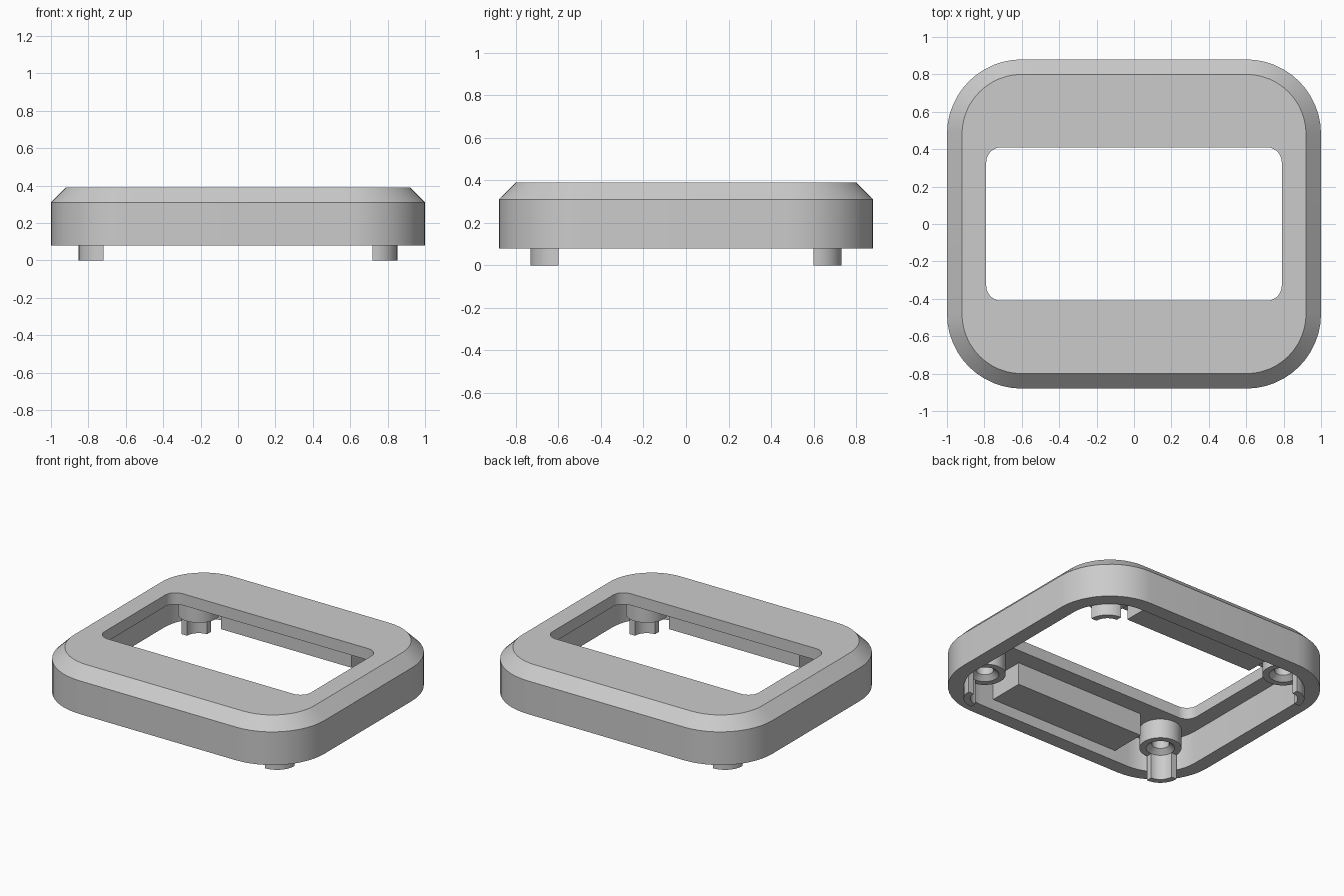
import bpy, bmesh
from math import cos, sin, pi

cube = bpy.data.objects.get("Cube")
if cube:
    bpy.data.objects.remove(cube, do_unlink=True)

grey = bpy.data.materials.new("plain_grey")
grey.use_nodes = True
grey.diffuse_color = (0.6, 0.6, 0.6, 1)
grey.node_tree.nodes["Principled BSDF"].inputs["Base Color"].default_value = (0.6, 0.6, 0.6, 1)


def rounded_loop(hx, hy, r, z, n=12):
    """Rounded rectangle outline with n + 1 points on each corner."""
    pts = []
    for q, (sx, sy) in enumerate([(1, 1), (-1, 1), (-1, -1), (1, -1)]):
        for i in range(n + 1):
            a = (q + i / n) * pi / 2
            pts.append((sx * (hx - r) + r * cos(a), sy * (hy - r) + r * sin(a), z))
    return pts


def arc(cx, cy, r, z, turn, n):
    return [(cx + r * cos(turn * i / n), cy + r * sin(turn * i / n), z) for i in range(n)]


def skin(name, loops, ring=True, cap_last=False, cap_ends=False, mirror=""):
    """Join equal-length point loops with quads; ring also joins last to first."""
    bm = bmesh.new()
    rows = [[bm.verts.new(p) for p in loop] for loop in loops]
    n = len(rows[0])
    for k in range(len(rows) if ring else len(rows) - 1):
        a, b = rows[k], rows[(k + 1) % len(rows)]
        for i in range(n):
            j = (i + 1) % n
            bm.faces.new((a[i], a[j], b[j], b[i]))
    if cap_last or cap_ends:
        bm.faces.new(rows[-1])
    if cap_ends:
        bm.faces.new(rows[0])
    bmesh.ops.recalc_face_normals(bm, faces=bm.faces)
    mesh = bpy.data.meshes.new(name)
    bm.to_mesh(mesh)
    bm.free()
    mesh.materials.append(grey)
    obj = bpy.data.objects.new(name, mesh)
    bpy.context.collection.objects.link(obj)
    if mirror:
        mod = obj.modifiers.new("mirror", 'MIRROR')
        mod.use_axis = ("x" in mirror, "y" in mirror, False)
        mod.use_mirror_merge = False
    bpy.ops.object.select_all(action='DESELECT')
    obj.select_set(True)
    bpy.context.view_layer.objects.active = obj
    bpy.ops.object.shade_smooth_by_angle(angle=pi / 6)
    return obj


# Hollow frame: outer wall, chamfer, top plate with window, inner wall
BASE, SHOULDER, TOP = 0.08, 0.31, 0.39
skin("frame_shell", [
    rounded_loop(1, 0.88, 0.4, BASE),
    rounded_loop(1, 0.88, 0.4, SHOULDER),
    rounded_loop(0.92, 0.8, 0.32, TOP),
    rounded_loop(0.79, 0.41, 0.08, TOP),
    rounded_loop(0.79, 0.41, 0.08, SHOULDER),
    rounded_loop(0.9, 0.78, 0.3, SHOULDER),
    rounded_loop(0.9, 0.78, 0.3, BASE),
])

# Screw posts with countersunk blind holes, one in each corner
PX, PY, R, HOLE, POST = 0.72, 0.6, 0.132, 0.09, 0.175
post_profile = [(R, SHOULDER), (R, POST), (HOLE, POST), (0.055, POST + 0.03), (0.055, SHOULDER)]
skin("screw_post", [arc(PX, PY, r, z, 2 * pi, 32) for r, z in post_profile],
     ring=False, cap_last=True, mirror="xy")

# Quarter-round locating tabs under the posts, on their outer side
sections = []
for i in range(11):
    a = i / 10 * pi / 2
    sections.append([(PX + r * cos(a), PY + r * sin(a), z)
                     for r, z in ((HOLE, 0), (R, 0), (R, POST), (HOLE, POST))])
skin("locating_tab", sections, ring=False, cap_ends=True, mirror="xy")

# Stiffening bars along the front and back walls
bar = [[(x, y, z) for x, y in ((-0.5, 0.53), (0.5, 0.53), (0.5, 0.78), (-0.5, 0.78))]
       for z in (0.155, SHOULDER)]
skin("stiffening_bar", bar, ring=False, cap_ends=True, mirror="y")
